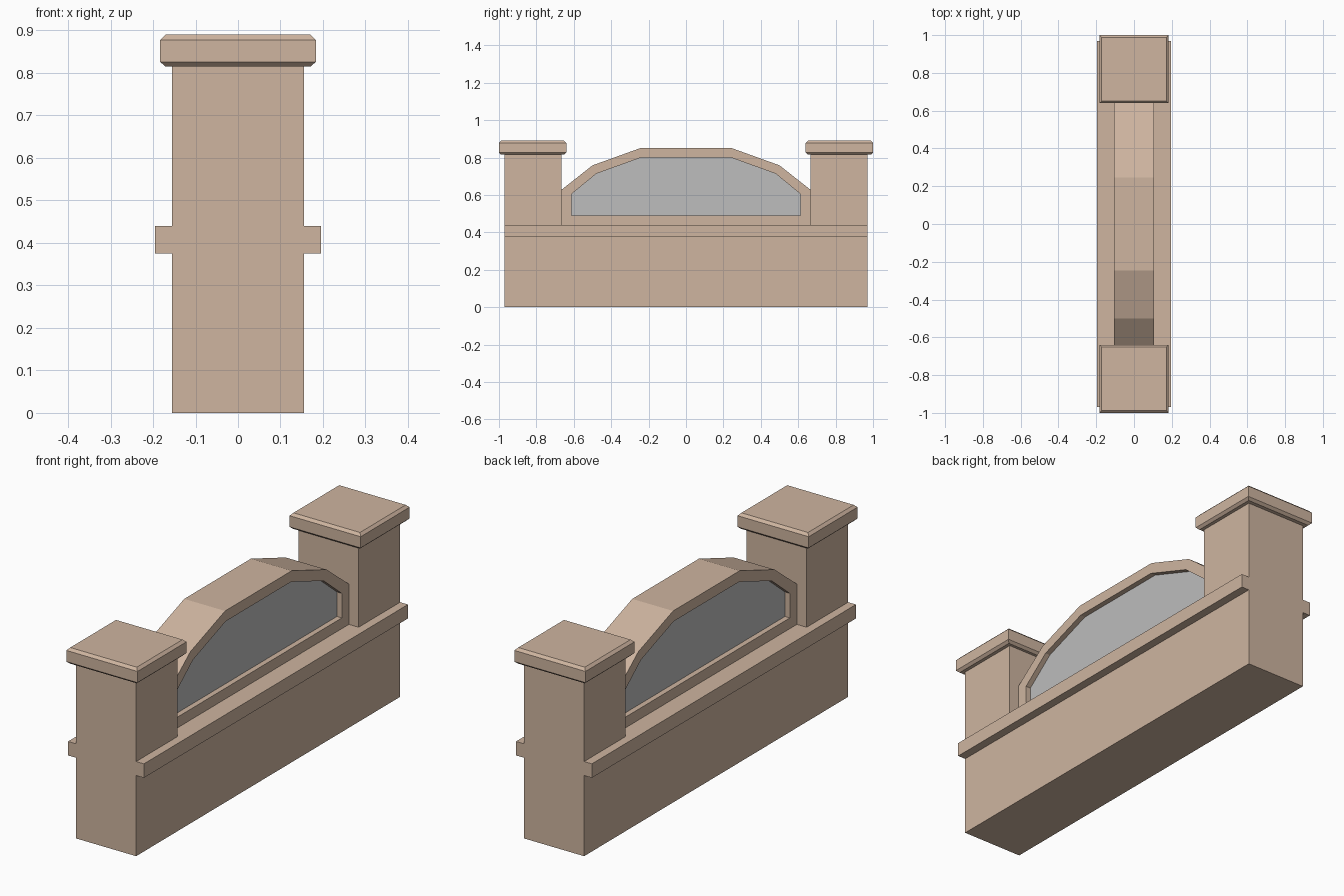
import bpy, bmesh

if "Cube" in bpy.data.objects:
    bpy.data.objects.remove(bpy.data.objects["Cube"], do_unlink=True)


def material(name, rgb):
    mat = bpy.data.materials.new(name)
    mat.use_nodes = True
    mat.diffuse_color = (*rgb, 1)
    mat.node_tree.nodes["Principled BSDF"].inputs["Base Color"].default_value = (*rgb, 1)
    return mat


stone = material("tan stone", (0.62, 0.46, 0.35))
grey = material("grey panel", (0.51, 0.51, 0.51))


def finish(name, bm, mats):
    bmesh.ops.recalc_face_normals(bm, faces=bm.faces)
    mesh = bpy.data.meshes.new(name)
    bm.to_mesh(mesh)
    bm.free()
    for mat in mats:
        mesh.materials.append(mat)
    obj = bpy.data.objects.new(name, mesh)
    bpy.context.collection.objects.link(obj)
    return obj


def loft(name, rings, mats=(stone,), cap_material=0):
    """Join rings of equal point count with quads and close both ends."""
    bm = bmesh.new()
    loops = [[bm.verts.new(p) for p in ring] for ring in rings]
    n = len(loops[0])
    for a, b in zip(loops, loops[1:]):
        for i in range(n):
            j = (i + 1) % n
            bm.faces.new((a[i], a[j], b[j], b[i]))
    for end in (loops[0], loops[-1]):
        bm.faces.new(end).material_index = cap_material
    return finish(name, bm, mats)


def rect(hx, y0, y1, z):
    return [(-hx, y0, z), (hx, y0, z), (hx, y1, z), (-hx, y1, z)]


def mirrored(half):
    return half + [(-a, b) for a, b in reversed(half)]


# Base wall with the projecting ledge, one profile run along the length
BODY, LEDGE_TOP, LENGTH = 0.155, 0.44, 0.97
section = mirrored([(BODY, 0), (BODY, 0.375), (0.195, 0.375), (0.195, LEDGE_TOP)])
loft("base_wall", [[(x, y, z) for x, z in section] for y in (-LENGTH, LENGTH)])

# Pillars and their chamfered caps
PILLAR_IN, PILLAR_TOP = 0.665, 0.815
for side, s in (("front", -1), ("back", 1)):
    loft(side + "_pillar", [rect(BODY, s * PILLAR_IN, s * LENGTH, z)
                            for z in (LEDGE_TOP, PILLAR_TOP)])
    rings = []
    for z, inset in ((PILLAR_TOP, 0.012), (0.826, 0), (0.878, 0), (0.89, 0.012)):
        rings.append(rect(0.183 - inset, s * (0.64 + inset), s * (1 - inset), z))
    loft(side + "_cap", rings)

# Arched frame with a recessed panel on each face
outer = mirrored([(PILLAR_IN, LEDGE_TOP), (PILLAR_IN, 0.628), (0.5, 0.758), (0.245, 0.85)])
inner = mirrored([(0.613, 0.49), (0.613, 0.604), (0.48, 0.713), (0.24, 0.8)])
FACE, RECESS = 0.105, 0.08
steps = [(inner, -RECESS), (inner, -FACE), (outer, -FACE),
         (outer, FACE), (inner, FACE), (inner, RECESS)]
loft("arched_frame", [[(x, y, z) for y, z in loop] for loop, x in steps],
     (stone, grey), cap_material=1)
